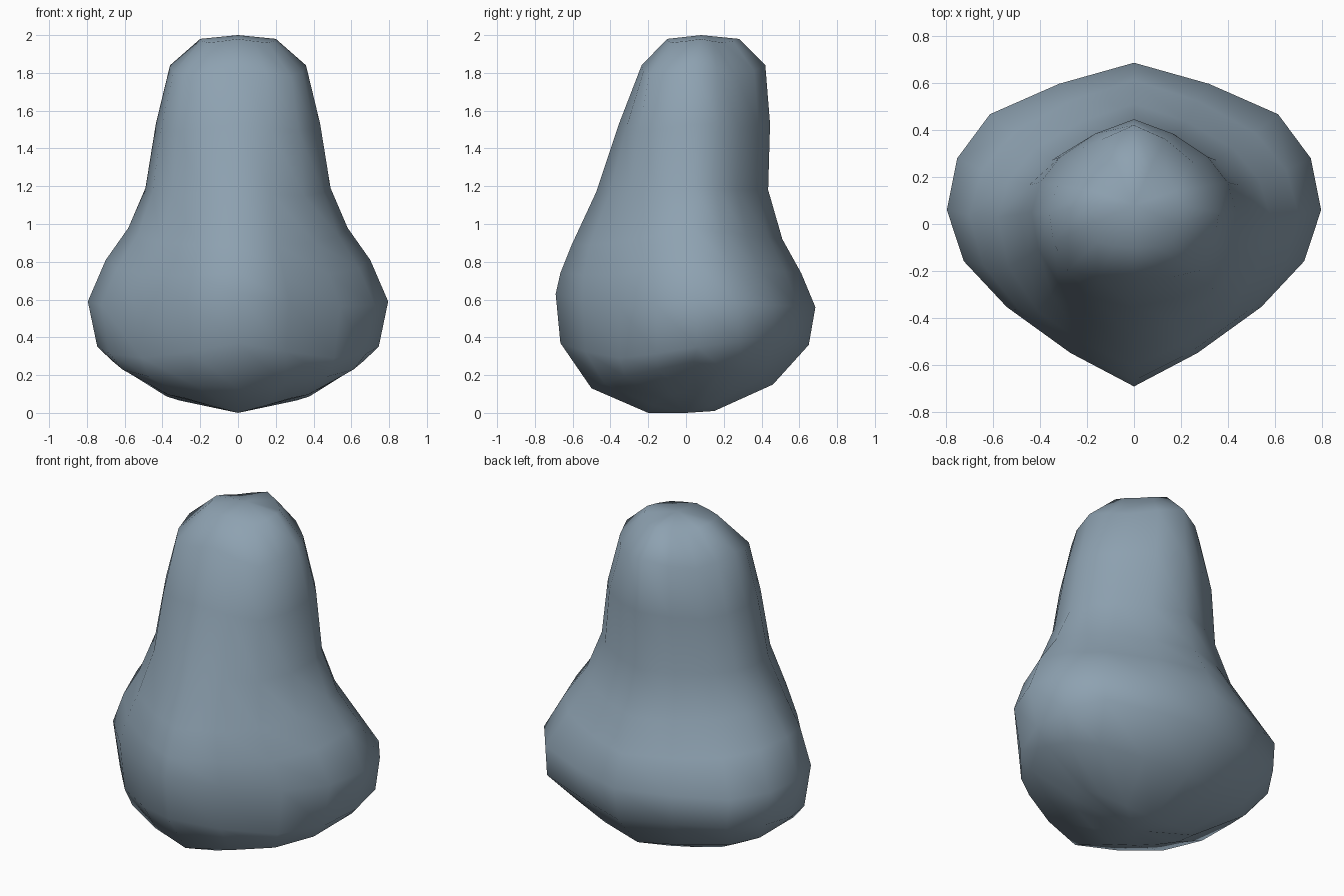
import bpy, bmesh

if "Cube" in bpy.data.objects:
    bpy.data.objects.remove(bpy.data.objects["Cube"])

# Half outline of a ring, front to back (sideways, depth factors):
# a pointed version, and a neck version with boxy front and rounder back
POINTED = [(0, -1), (.34, -.81), (.68, -.55), (.91, -.29), (1, 0),
           (.945, .35), (.77, .65), (.40, .857), (0, 1)]
NECK = [(0, -1), (.42, -.97), (.78, -.87), (.95, -.45), (1, 0),
        (.90, .31), (.70, .57), (.37, .84), (0, 1)]
BUMP = [0, .6, 1, .6, 0, .6, 1, .6, 0]

# Rings from top to bottom:
# half width, front y, side y, back y, front z, side z, back z,
# neck shape amount front and back, corner lift front and back
RINGS = [
    (.20, -.10, .08, .28, 1.98, 1.98, 1.98, 1, 1, -.02, -.02),
    (.36, -.235, .05, .42, 1.84, 1.84, 1.84, 1, 1, -.06, -.05),
    (.435, -.355, .05, .445, 1.53, 1.53, 1.53, .6, .7, -.04, -.02),
    (.49, -.475, .04, .435, 1.17, 1.19, 1.18, .35, .8, -.03, 0),
    (.58, -.605, .03, .51, .89, .98, .92, .25, .6, -.03, 0),
    (.70, -.665, .04, .61, .74, .81, .74, .1, .5, -.04, 0),
    (.795, -.69, .06, .685, .63, .59, .56, 0, 0, -.05, 0),
    (.745, -.665, .06, .65, .37, .35, .36, .05, -.5, -.07, .04),
    (.66, -.50, .04, .46, .13, .27, .15, .4, 0, 0, .02),
    (.40, -.20, 0, .15, 0, .11, .01, .4, 0, .03, .02),
]


def ring_points(w, yf, ys, yb, zf, zs, zb, kf, kb, lf, lb):
    half = []
    for (px, py), (nx, ny), bump in zip(POINTED, NECK, BUMP):
        y, z, k, lift = (yf, zf, kf, lf) if py < 0 else (yb, zb, kb, lb)
        fx, fy = px + (nx - px) * k, abs(py + (ny - py) * k)
        half.append((fx * w, ys + (y - ys) * fy,
                     zs + (z - zs) * abs(py) + lift * bump))
    # mirror the half outline to close the ring
    return half + [(-x, y, z) for x, y, z in half[-2:0:-1]]


# Body: lofted rings, closed by a crown point and a base point
bm = bmesh.new()
loops = [[bm.verts.new(p) for p in ring_points(*r)] for r in RINGS]
n = len(loops[0])
for a, b in zip(loops, loops[1:]):
    for i in range(n):
        j = (i + 1) % n
        bm.faces.new((a[i], b[i], b[j], a[j]))
for loop, tip in ((loops[0], (0, .08, 2)), (loops[-1], (0, 0, 0))):
    v = bm.verts.new(tip)
    for i in range(n):
        bm.faces.new((loop[i], loop[(i + 1) % n], v))
bmesh.ops.recalc_face_normals(bm, faces=bm.faces)
for f in bm.faces:
    f.smooth = True

mesh = bpy.data.meshes.new("body")
bm.to_mesh(mesh)
bm.free()
mat = bpy.data.materials.new("blue grey")
mat.diffuse_color = (.27, .36, .44, 1)
mat.use_nodes = True
mat.node_tree.nodes["Principled BSDF"].inputs["Base Color"].default_value = mat.diffuse_color
mesh.materials.append(mat)
body = bpy.data.objects.new("body", mesh)
bpy.context.collection.objects.link(body)
